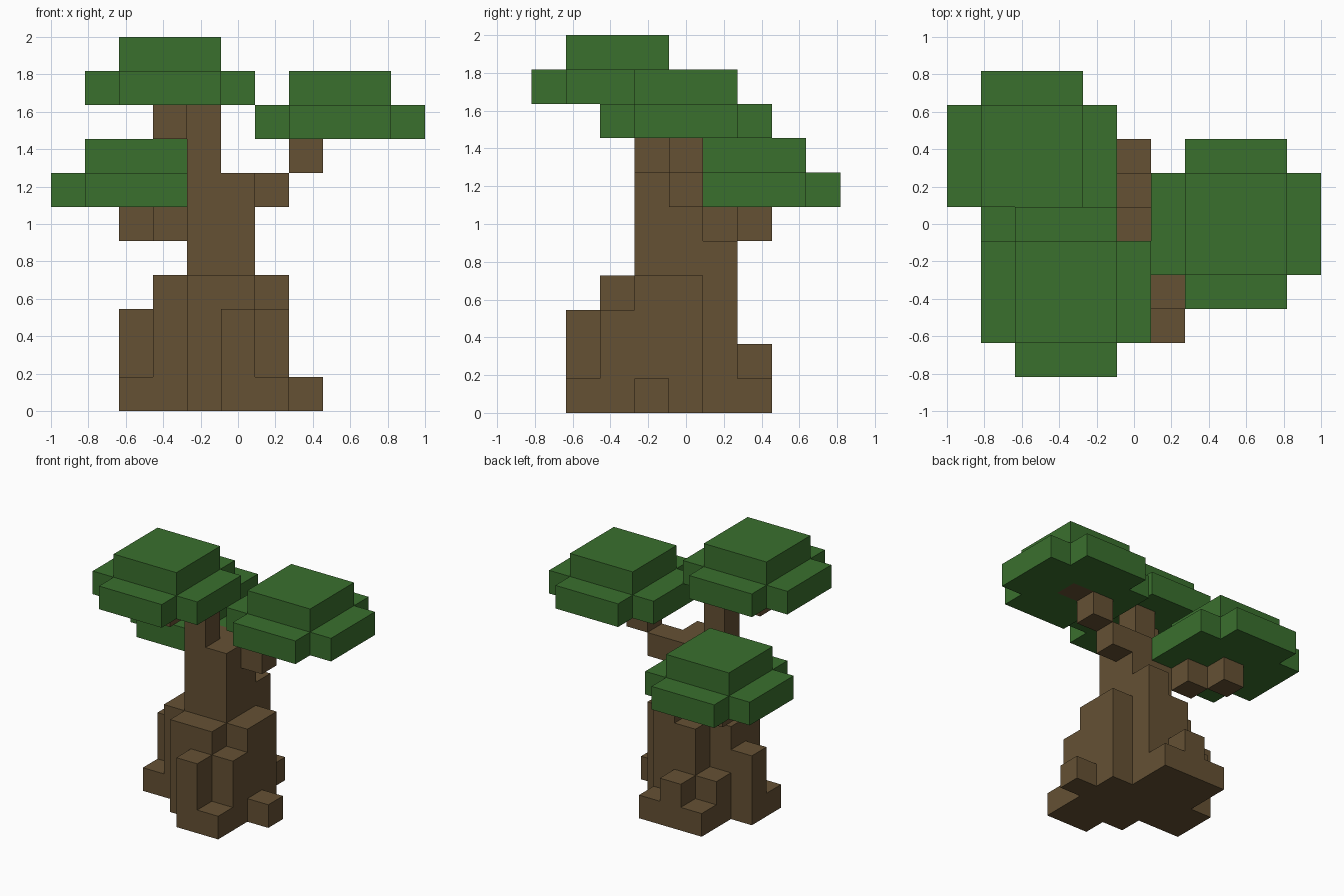
import bpy
import bmesh
import math
from mathutils import Vector

if "Cube" in bpy.data.objects:
    bpy.data.objects.remove(bpy.data.objects["Cube"], do_unlink=True)

UNIT = 2 / 11                      # edge of one block
ORIGIN = Vector((-5.5, -4.5, 0))   # grid corner, in blocks


def material(name, color):
    mat = bpy.data.materials.new(name)
    mat.use_nodes = True
    mat.diffuse_color = color
    mat.node_tree.nodes["Principled BSDF"].inputs["Base Color"].default_value = color
    return mat


bark = material("bark brown", (0.130, 0.082, 0.034, 1))
leaf = material("leaf green", (0.042, 0.162, 0.027, 1))


def box(x0, x1, y0, y1, z0, z1):
    """All grid cells in a half-open box."""
    return {(x, y, z) for x in range(x0, x1)
            for y in range(y0, y1) for z in range(z0, z1)}


def canopy(x, y, z):
    """Cross-shaped lower layer with a square cap, centred on a cell."""
    return (box(x - 2, x + 3, y - 1, y + 2, z, z + 1)
            | box(x - 1, x + 2, y - 2, y + 3, z, z + 1)
            | box(x - 1, x + 2, y - 1, y + 2, z + 1, z + 2))


def columns(heights):
    cells = set()
    for (x, y), h in heights.items():
        cells |= box(x, x + 1, y, y + 1, 0, h)
    return cells


parts = {}

# Trunk with its stepped shoulders
parts["trunk"] = (box(4, 6, 3, 5, 0, 7) | box(3, 4, 3, 5, 0, 4)
                  | box(6, 7, 3, 5, 0, 4) | box(4, 6, 2, 3, 0, 4)
                  | box(5, 6, 5, 6, 0, 5) | box(4, 5, 5, 6, 0, 4))

# Roots: column position and height
parts["roots"] = columns({(5, 1): 3, (6, 1): 1, (6, 2): 3, (7, 3): 1,
                          (2, 3): 1, (2, 4): 3, (3, 5): 2,
                          (3, 6): 1, (4, 6): 2, (5, 6): 1})

# Branches
parts["top_branch"] = box(4, 5, 3, 4, 7, 9) | {(3, 2, 8)}
parts["left_branch"] = {(6, 4, 6), (7, 4, 7), (8, 4, 8)}
parts["back_branch"] = {(3, 5, 5), (2, 6, 5)}

# Leaf canopies
wood = set().union(*parts.values())
parts["top_canopy"] = canopy(3, 2, 9) - wood
parts["left_canopy"] = canopy(8, 4, 8) - wood
parts["back_canopy"] = canopy(2, 6, 6) - wood

solid = set().union(*parts.values())


def build(name, cells, mat):
    """Skin the exposed sides of the cells and merge the flat areas."""
    bm = bmesh.new()
    verts = {}
    for cell in sorted(cells):
        for axis in range(3):
            for side in (0, 1):
                near = list(cell)
                near[axis] += 2 * side - 1
                if tuple(near) in solid:
                    continue
                u, v = (axis + 1) % 3, (axis + 2) % 3
                ring = []
                for a, b in ((0, 0), (1, 0), (1, 1), (0, 1)):
                    p = list(cell)
                    p[axis] += side
                    p[u] += a
                    p[v] += b
                    key = tuple(p)
                    if key not in verts:
                        verts[key] = bm.verts.new((Vector(key) + ORIGIN) * UNIT)
                    ring.append(verts[key])
                bm.faces.new(ring if side else ring[::-1])
    bmesh.ops.dissolve_limit(bm, angle_limit=math.radians(1),
                             verts=bm.verts[:], edges=bm.edges[:])
    mesh = bpy.data.meshes.new(name)
    bm.to_mesh(mesh)
    bm.free()
    mesh.materials.append(mat)
    bpy.context.collection.objects.link(bpy.data.objects.new(name, mesh))


for part, cells in parts.items():
    build(part, cells, leaf if part.endswith("canopy") else bark)
